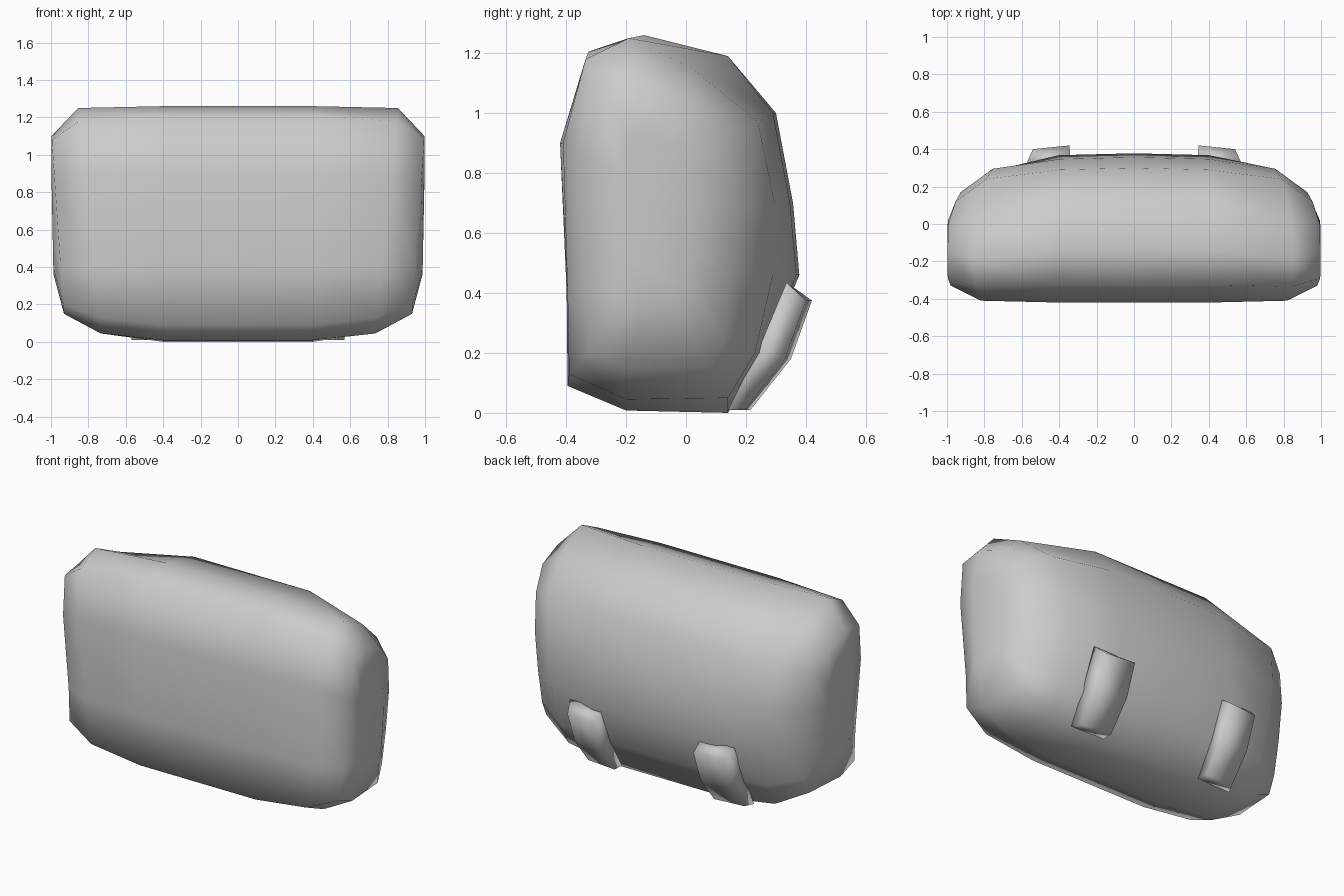
import bpy, bmesh

cube = bpy.data.objects.get("Cube")
if cube:
    bpy.data.objects.remove(cube, do_unlink=True)

grey = bpy.data.materials.new("soft_grey")
grey.use_nodes = True
GREY = (0.6, 0.6, 0.6, 1)
grey.diffuse_color = GREY
grey.node_tree.nodes["Principled BSDF"].inputs["Base Color"].default_value = GREY


def loft(name, rings):
    """Skin a row of closed rings and cap both ends."""
    bm = bmesh.new()
    rows = [[bm.verts.new(p) for p in ring] for ring in rings]
    n = len(rows[0])
    for a, b in zip(rows, rows[1:]):
        for i in range(n):
            j = (i + 1) % n
            bm.faces.new((a[i], a[j], b[j], b[i]))
    bm.faces.new(rows[0])
    bm.faces.new(rows[-1])
    bmesh.ops.recalc_face_normals(bm, faces=bm.faces)
    mesh = bpy.data.meshes.new(name)
    bm.to_mesh(mesh)
    bm.free()
    mesh.materials.append(grey)
    for f in mesh.polygons:
        f.use_smooth = True
    obj = bpy.data.objects.new(name, mesh)
    bpy.context.collection.objects.link(obj)
    return obj


# Cushion cross-sections (y, z), from the middle out to the rounded ends
middle = [(-.395, .09), (-.2, .008), (.14, .0), (.27, .2), (.378, .46), (.357, .7),
          (.30, 1.0), (.14, 1.19), (-.14, 1.26), (-.325, 1.205), (-.42, .9), (-.398, .4)]
shoulder = [(-.39, .13), (-.2, .045), (.14, .05), (.23, .2), (.29, .46), (.295, .7),
            (.24, .97), (.02, 1.15), (-.19, 1.25), (-.335, 1.18), (-.41, .9), (-.395, .4)]
end = [(-.33, .2), (-.2, .15), (.08, .15), (.13, .25), (.16, .46), (.17, .7),
       (.12, .92), (.0, 1.04), (-.15, 1.1), (-.29, 1.08), (-.33, .85), (-.32, .4)]

half = [
    [(0, y, z) for y, z in middle],
    [(.4, y - (.01 if y > .25 else 0), z) for y, z in middle],
    [(.73 + .1 * z - max(y, 0) * .15, y, z) for y, z in shoulder],
    [(.92 + .07 * z - max(y, 0) * .25, y, z) for y, z in end],
]
# Shallow bulge closing each end
cy, cz = -.1, .68
half.append([(.985 + .012 * z, cy + (y - cy) * .45, cz + (z - cz) * .6) for y, z in end])
other = [[(-x, y, z) for x, y, z in ring] for ring in half[:0:-1]]
loft("cushion_body", other + half)

# Curved tabs on the lower back: (outer y, z), (inner y, z)
path = [((.21, .01), (.14, .01)), ((.345, .18), (.245, .22)), ((.415, .375), (.335, .435))]
for side, label in ((1, "left"), (-1, "right")):
    rings = []
    for (oy, oz), (iy, iz) in path:
        rings.append([(side * .34, iy, iz), (side * .345, oy + .005, oz),
                      (side * .54, oy - .015, oz), (side * .57, iy, iz)])
    loft("back_tab_" + label, rings)
